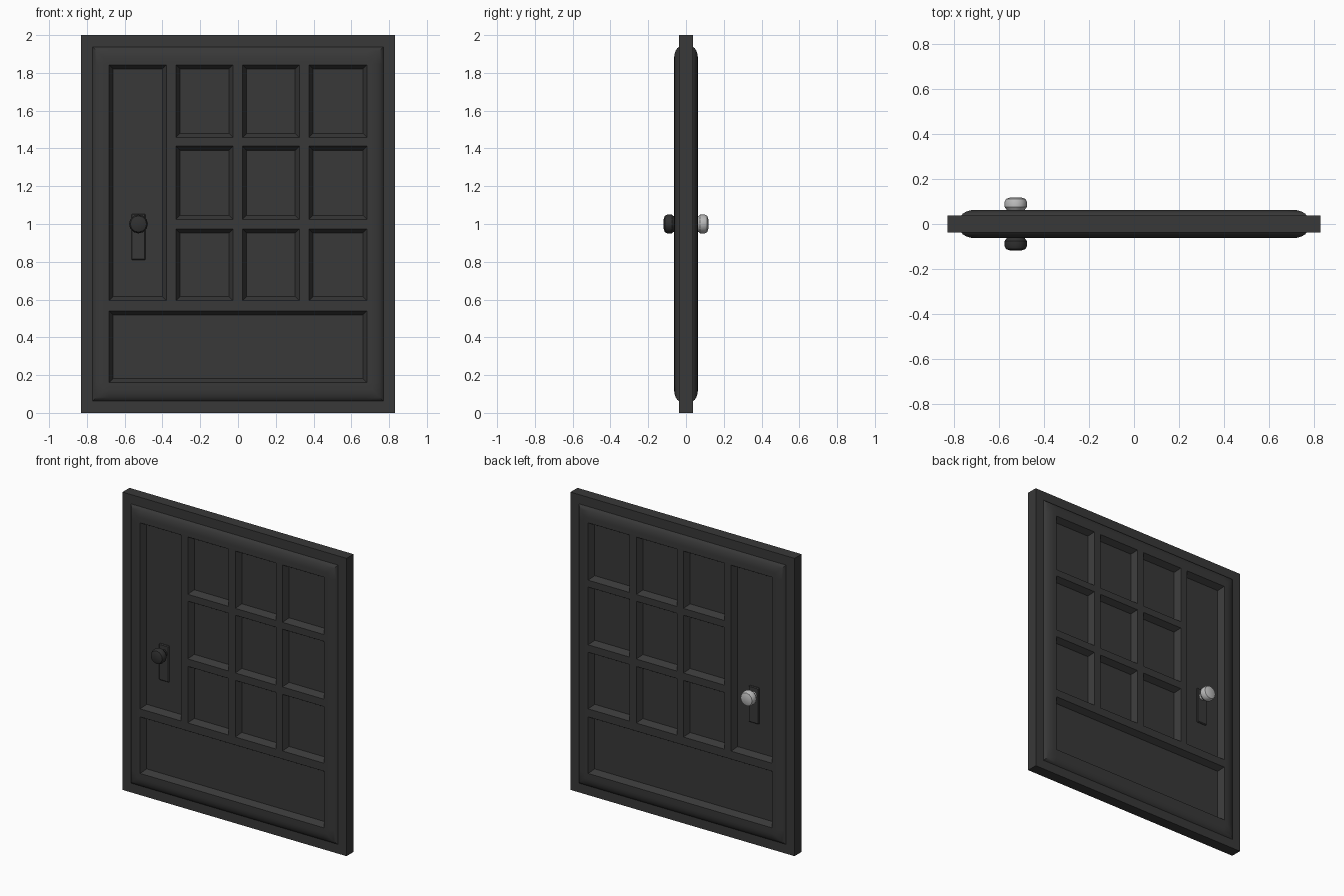
import bpy, bmesh, math
from mathutils import Matrix, Vector

if "Cube" in bpy.data.objects:
    bpy.data.objects.remove(bpy.data.objects["Cube"])


def material(name, v):
    m = bpy.data.materials.new(name)
    m.diffuse_color = (v, v, v, 1)
    m.use_nodes = True
    m.node_tree.nodes["Principled BSDF"].inputs["Base Color"].default_value = m.diffuse_color
    return m


DARK = material("dark_paint", 0.04)
BLACK = material("dark_metal", 0.03)
LIGHT = material("light_metal", 0.5)


def finish(bm, name, mat, angle=30):
    bmesh.ops.recalc_face_normals(bm, faces=bm.faces)
    me = bpy.data.meshes.new(name)
    bm.to_mesh(me)
    bm.free()
    ob = bpy.data.objects.new(name, me)
    bpy.context.collection.objects.link(ob)
    me.materials.append(mat)
    bpy.ops.object.select_all(action='DESELECT')
    ob.select_set(True)
    bpy.context.view_layer.objects.active = ob
    bpy.ops.object.shade_smooth_by_angle(angle=math.radians(angle))
    return ob


# Door: gridded front face, sunk panels, rounded moulding and flat frame
xs = [-0.71, -0.683, -0.379, -0.329, -0.026, 0.024, 0.325, 0.375, 0.683, 0.71]
zs = [0.122, 0.16, 0.54, 0.594, 0.974, 1.024, 1.412, 1.458, 1.843, 1.878]
FACE, FLOOR = 0.063, 0.025
bm = bmesh.new()
grid = [[bm.verts.new((x, -FACE, z)) for x in xs] for z in zs]
panels = []
for j in range(9):
    for i in range(9):
        f = bm.faces.new((grid[j][i], grid[j][i + 1],
                          grid[j + 1][i + 1], grid[j + 1][i]))
        bottom = j == 1 and 1 <= i <= 7
        tall = i == 1 and 3 <= j <= 7
        small = i in (3, 5, 7) and j in (3, 5, 7)
        if bottom or tall or small:
            panels.append(f)
bm.normal_update()
rim = [e for e in bm.edges if e.is_boundary]
bmesh.ops.inset_region(bm, faces=panels, thickness=0.022,
                       depth=FLOOR - FACE, use_even_offset=True)

# Moulding and frame profile: half width, depth
hx0 = 0.71
profile = [(0.73, 0.061), (0.75, 0.054), (0.763, 0.046), (0.77, 0.037),
           (0.832, 0.037), (0.832, 0.0)]
for hx, d in profile:
    geom = bmesh.ops.extrude_edge_only(bm, edges=rim)["geom"]
    verts = [g for g in geom if isinstance(g, bmesh.types.BMVert)]
    rim = [g for g in geom if isinstance(g, bmesh.types.BMEdge)
           and g.verts[0] in verts and g.verts[1] in verts]
    for v in verts:
        if abs(abs(v.co.x) - hx0) < 1e-4:
            v.co.x = math.copysign(hx, v.co.x)
        if abs(abs(v.co.z - 1) - (hx0 + 0.168)) < 1e-4:
            v.co.z = 1 + math.copysign(hx + 0.168, v.co.z - 1)
        v.co.y = -d
    hx0 = hx
bmesh.ops.mirror(bm, geom=bm.verts[:] + bm.edges[:] + bm.faces[:],
                 axis='Y', merge_dist=0.0005)
finish(bm, "door", DARK)

# Lock plates and knobs on both sides
KX, KZ = -0.527, 1.0
knob = [(0.026, 0.022), (0.022, 0.06), (0.040, 0.063), (0.049, 0.075),
        (0.050, 0.098), (0.043, 0.112), (0.026, 0.118)]
SEG = 12
for side, label, mat in ((-1, "front", BLACK), (1, "back", LIGHT)):
    bm = bmesh.new()
    bmesh.ops.create_cube(bm, size=1, matrix=Matrix.Translation(
        (KX, side * 0.028, 0.932)) @ Matrix.Diagonal((0.076, 0.014, 0.244, 1)))
    bmesh.ops.bevel(bm, geom=bm.edges[:], offset=0.005, segments=1,
                    affect='EDGES')
    finish(bm, label + "_lock_plate", DARK)

    bm = bmesh.new()
    rings = []
    for r, d in knob:
        rings.append([bm.verts.new(Vector((
            KX + r * math.cos(k * math.tau / SEG), side * d,
            KZ + r * math.sin(k * math.tau / SEG)))) for k in range(SEG)])
    for a, b in zip(rings, rings[1:]):
        for k in range(SEG):
            n = (k + 1) % SEG
            bm.faces.new((a[k], a[n], b[n], b[k]))
    bm.faces.new(rings[0])
    bm.faces.new(rings[-1])
    finish(bm, label + "_knob", mat)
